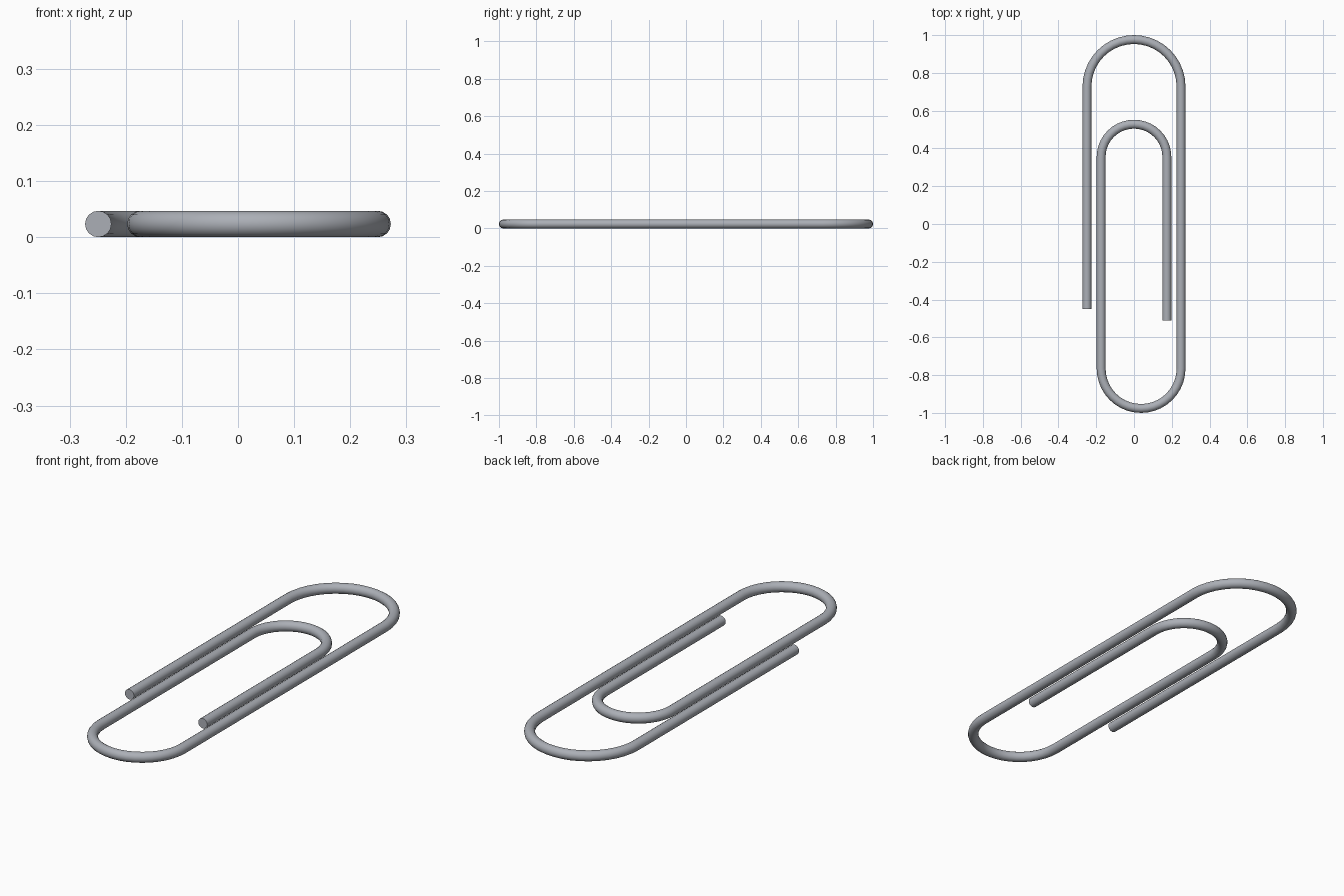
import bpy
from math import cos, sin, pi

cube = bpy.data.objects.get("Cube")
if cube:
    bpy.data.objects.remove(cube, do_unlink=True)

WIRE = 0.0235          # wire radius
OUTER = 0.249          # outer legs, distance from the middle
INNER = 0.174          # inner legs, distance from the middle
STEPS = 20             # segments in each bend


def bend(cx, cy, radius, start, end):
    """Points of a half circle, angles in radians."""
    angles = [start + (end - start) * i / STEPS for i in range(STEPS + 1)]
    return [(cx + radius * cos(a), cy + radius * sin(a)) for a in angles]


# Brushed steel
steel = bpy.data.materials.new("steel grey")
steel.use_nodes = True
colour = (0.41, 0.43, 0.47, 1)
steel.diffuse_color = colour
steel.node_tree.nodes["Principled BSDF"].inputs["Base Color"].default_value = colour

# Centreline: outer leg, large bend, front bend, inner bend, inner leg
front_radius = (OUTER + INNER) / 2
tip = 1 - WIRE
path = [(-OUTER, -0.45)]
path += bend(0, tip - OUTER, OUTER, pi, 0)
path += bend((OUTER - INNER) / 2, front_radius - tip, front_radius, 0, -pi)
path += bend(0, 0.552 - WIRE - INNER, INNER, pi, 0)
path += [(INNER, -0.51)]

# Round wire swept along the centreline
curve = bpy.data.curves.new("wire_path", "CURVE")
curve.dimensions = "3D"
curve.bevel_depth = WIRE
curve.bevel_resolution = 6
curve.use_fill_caps = True
spline = curve.splines.new("POLY")
spline.points.add(len(path) - 1)
for point, (x, y) in zip(spline.points, path):
    point.co = (x, y, WIRE, 1)
curve.materials.append(steel)

wire = bpy.data.objects.new("bent_wire", curve)
bpy.context.collection.objects.link(wire)
bpy.ops.object.select_all(action="DESELECT")
wire.select_set(True)
bpy.context.view_layer.objects.active = wire
bpy.ops.object.convert(target="MESH")

# Weld the cap rims, then smooth the wire but keep the cut ends sharp
wire = bpy.context.object
bpy.ops.object.mode_set(mode="EDIT")
bpy.ops.mesh.select_all(action="SELECT")
bpy.ops.mesh.remove_doubles(threshold=0.0001)
bpy.ops.mesh.normals_make_consistent(inside=False)
bpy.ops.object.mode_set(mode="OBJECT")
bpy.ops.object.shade_smooth_by_angle(angle=pi / 5)
